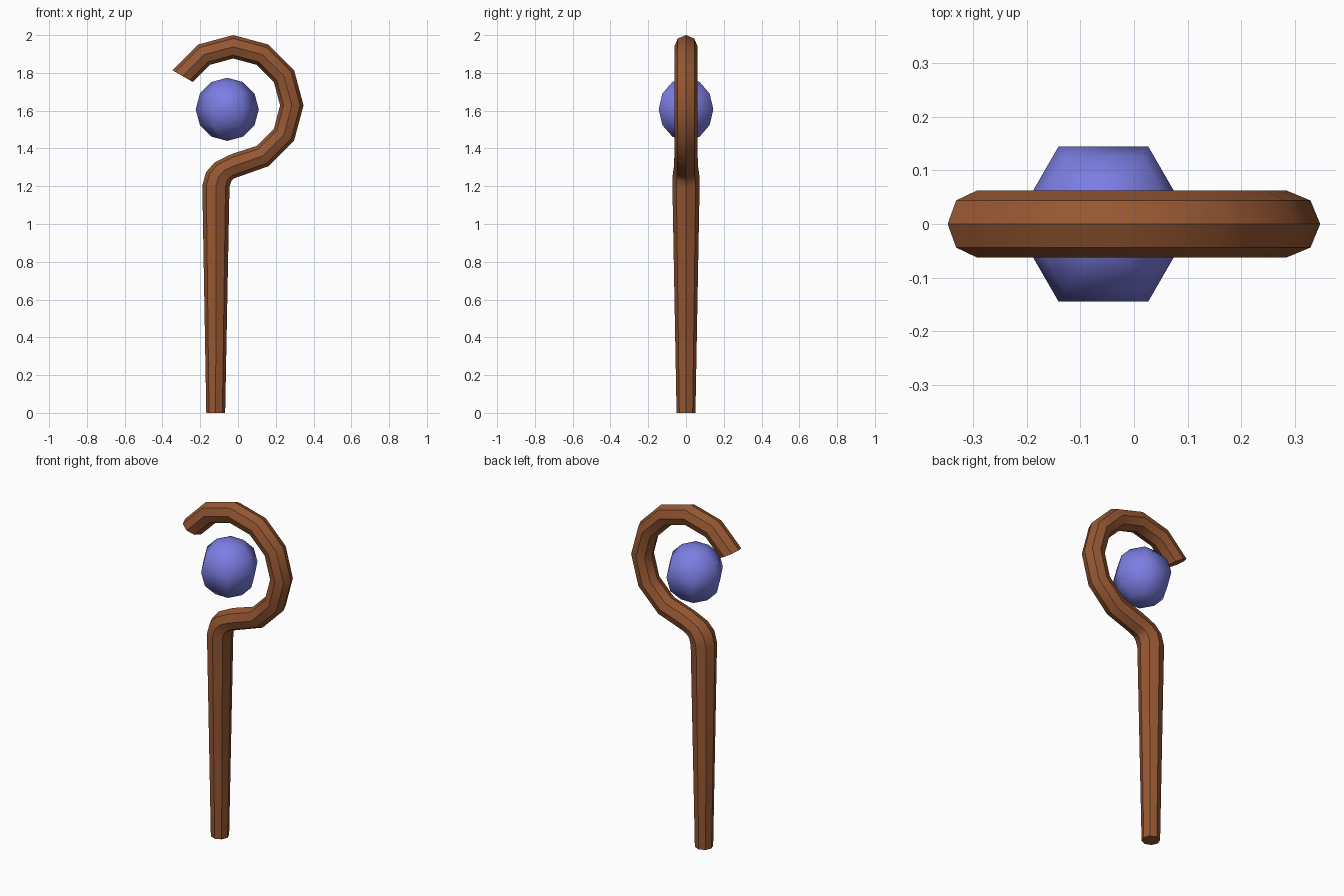
import bpy, bmesh, math

if "Cube" in bpy.data.objects:
    bpy.data.objects.remove(bpy.data.objects["Cube"])


def material(name, rgb):
    m = bpy.data.materials.new(name)
    m.diffuse_color = (*rgb, 1.0)
    m.use_nodes = True
    m.node_tree.nodes["Principled BSDF"].inputs["Base Color"].default_value = m.diffuse_color
    return m


def loft(name, rings, sides, mat, smooth_deg):
    """Skin rings (x, z, radius, in-plane normal angle in degrees) lying across the XZ plane."""
    bm = bmesh.new()
    loops = []
    for x, z, r, ang in rings:
        a = math.radians(ang)
        loop = []
        for i in range(sides):
            t = 2 * math.pi * i / sides
            u, v = r * math.cos(t), r * math.sin(t)
            loop.append(bm.verts.new((x + u * math.cos(a), v, z + u * math.sin(a))))
        loops.append(loop)
    for lo, hi in zip(loops, loops[1:]):
        for i in range(sides):
            j = (i + 1) % sides
            bm.faces.new((lo[i], lo[j], hi[j], hi[i]))
    for ring, loop in ((rings[0], loops[0]), (rings[-1], loops[-1])):
        if ring[2] > 0.001:
            bm.faces.new(loop)
    bmesh.ops.remove_doubles(bm, verts=bm.verts[:], dist=1e-5)
    bmesh.ops.recalc_face_normals(bm, faces=bm.faces[:])
    me = bpy.data.meshes.new(name)
    bm.to_mesh(me)
    bm.free()
    me.materials.append(mat)
    ob = bpy.data.objects.new(name, me)
    bpy.context.collection.objects.link(ob)
    bpy.ops.object.select_all(action='DESELECT')
    ob.select_set(True)
    bpy.context.view_layer.objects.active = ob
    bpy.ops.object.shade_smooth_by_angle(angle=math.radians(smooth_deg))
    return ob


wood = material("brown wood", (0.30, 0.095, 0.032))
blue = material("periwinkle blue", (0.20, 0.205, 0.76))

# Staff: tapered octagonal shaft, bend, then a crook in 30 degree steps
CX, CZ, CR = -0.025, 1.628, 0.31
staff = [
    (-0.118, 0.0, 0.05, 0),
    (-0.117, 1.20, 0.072, -3),
    (-0.102, 1.252, 0.071, -18),
    (-0.072, 1.284, 0.067, -39),
    (-0.016, 1.310, 0.063, -75),
]
for deg in range(-60, 151, 30):
    a = math.radians(deg)
    staff.append((CX + CR * math.cos(a), CZ + CR * math.sin(a), 0.062, deg))
loft("staff", staff, 8, wood, 40)

# Floating orb: six-sided sphere with six bands
R = 0.167
orb = []
for lat in range(-90, 91, 30):
    a = math.radians(lat)
    orb.append((-0.057, 1.607 + R * math.sin(a), R * math.cos(a), 0))
loft("orb", orb, 6, blue, 80)
